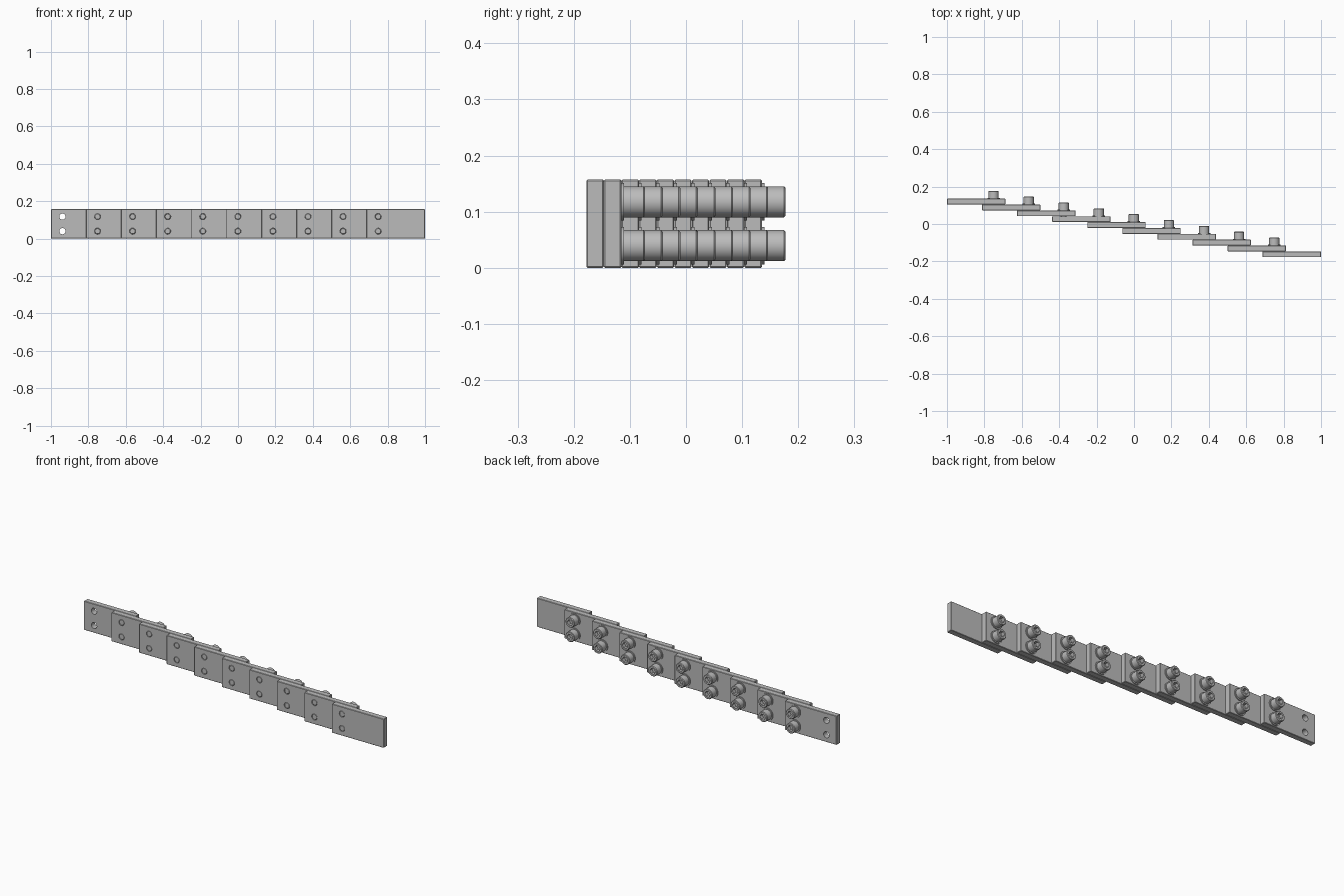
import bpy, bmesh, math

cube = bpy.data.objects.get("Cube")
if cube:
    bpy.data.objects.remove(cube, do_unlink=True)

COUNT = 10
LENGTH, THICK, HEIGHT = 0.312, 0.031, 0.157
STEP_X = (2 - LENGTH) / (COUNT - 1)
STEP_Y = 0.0313
FRONT_Y = 0.1042            # front face of the rearmost plate
HOLE_X, HOLE_R = 0.0615, 0.0165
HOLE_Z = (0.0395, 0.1175)
SEGMENTS = 48

steel = bpy.data.materials.new("grey steel")
steel.use_nodes = True
GREY = (0.5, 0.5, 0.5, 1)
steel.diffuse_color = GREY
steel.node_tree.nodes["Principled BSDF"].inputs["Base Color"].default_value = GREY


def add_object(name, mesh, location=(0, 0, 0)):
    obj = bpy.data.objects.new(name, mesh)
    obj.location = location
    bpy.context.collection.objects.link(obj)
    return obj


def lathe(name, rings):
    """Closed solid turned about y; each ring is (radius, y, is_hexagonal)."""
    bm = bmesh.new()
    loops = []
    for radius, y, is_hex in rings:
        loop = []
        for i in range(SEGMENTS):
            a = math.tau * i / SEGMENTS
            r = radius
            if is_hex:
                r /= math.cos(a % (math.pi / 3) - math.pi / 6)
            loop.append(bm.verts.new((r * math.cos(a), y, r * math.sin(a))))
        loops.append(loop)
    for low, high in zip(loops, loops[1:]):
        for i in range(SEGMENTS):
            j = (i + 1) % SEGMENTS
            bm.faces.new((low[i], low[j], high[j], high[i]))
    bm.faces.new(loops[0])
    bm.faces.new(loops[-1])
    bmesh.ops.recalc_face_normals(bm, faces=bm.faces)
    mesh = bpy.data.meshes.new(name)
    bm.to_mesh(mesh)
    bm.free()
    mesh.materials.append(steel)
    return mesh


def activate(obj):
    bpy.ops.object.select_all(action='DESELECT')
    obj.select_set(True)
    bpy.context.view_layer.objects.active = obj


# Chamfered plate, origin at its lower front left corner
bm = bmesh.new()
bmesh.ops.create_cube(bm, size=1)
for v in bm.verts:
    v.co = ((v.co.x + 0.5) * LENGTH, (v.co.y + 0.5) * THICK, (v.co.z + 0.5) * HEIGHT)
bmesh.ops.bevel(bm, geom=bm.edges[:], offset=0.002, segments=1, affect='EDGES')
plate_mesh = bpy.data.meshes.new("plate")
bm.to_mesh(plate_mesh)
bm.free()
plate_mesh.materials.append(steel)
plate = add_object("plate_1", plate_mesh)

# Two through holes near the left end
drill_mesh = lathe("drill", [(HOLE_R, -0.02, False), (HOLE_R, THICK + 0.02, False)])
for z in HOLE_Z:
    drill = add_object("drill", drill_mesh, (HOLE_X, 0, z))
    cut = plate.modifiers.new("hole", 'BOOLEAN')
    cut.operation = 'DIFFERENCE'
    cut.solver = 'EXACT'
    cut.object = drill
    activate(plate)
    bpy.ops.object.modifier_apply(modifier=cut.name)
    bpy.data.objects.remove(drill, do_unlink=True)
bpy.ops.object.shade_smooth_by_angle(angle=math.radians(30))

# Overlapping row of plates
plate.location = (-1, FRONT_Y, 0)
for i in range(1, COUNT):
    add_object(f"plate_{i + 1}", plate.data, (-1 + i * STEP_X, FRONT_Y - i * STEP_Y, 0))

# Socket bolt and washer, measured from the front of the plate they enter
BACK = STEP_Y + THICK
SEAT = BACK + 0.005
TOP = SEAT + 0.0375
bolt_mesh = lathe("bolt", [
    (HOLE_R - 0.003, 0.001, False), (HOLE_R - 0.0005, 0.0035, False),
    (HOLE_R - 0.0005, SEAT, False), (0.0275, SEAT, False),
    (0.0275, TOP - 0.003, False), (0.0245, TOP, False),
    (0.0145, TOP, True), (0.0145, TOP - 0.02, True)])
washer_mesh = lathe("washer", [(0.0335, BACK, False), (0.0335, SEAT, False)])

for part, mesh in (("bolt", bolt_mesh), ("washer", washer_mesh)):
    for i in range(1, COUNT):
        for level, z in zip(("lower", "upper"), HOLE_Z):
            obj = add_object(f"{level}_{part}_{i}", mesh,
                             (-1 + i * STEP_X + HOLE_X, FRONT_Y - i * STEP_Y, z))
    activate(obj)
    bpy.ops.object.shade_smooth_by_angle(angle=math.radians(30))
